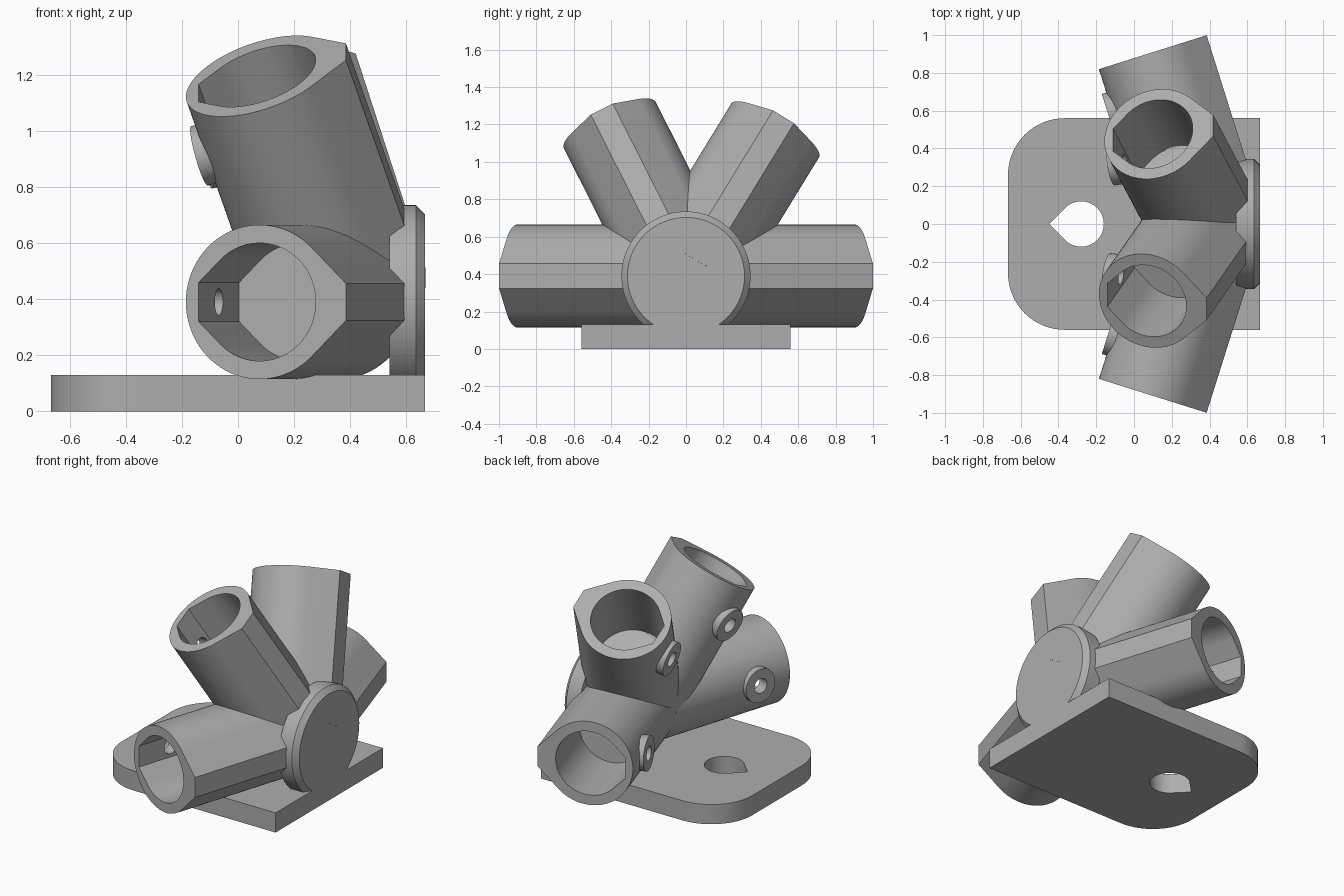
import bpy, bmesh, math
from mathutils import Vector, Matrix

if "Cube" in bpy.data.objects:
    bpy.data.objects.remove(bpy.data.objects["Cube"], do_unlink=True)

grey = bpy.data.materials.new("mid grey")
grey.use_nodes = True
COLOUR = (0.42, 0.42, 0.42, 1)
grey.diffuse_color = COLOUR
grey.node_tree.nodes["Principled BSDF"].inputs["Base Color"].default_value = COLOUR

HUB = Vector((0.361, 0, 0.39))
LENGTH = 0.946
BORE_DEPTH = 0.48


def circle(r, n=64):
    return [(r * math.cos(math.tau * i / n), r * math.sin(math.tau * i / n)) for i in range(n)]


def teardrop(r, tip, side=1, n=60):
    """Circle with two 45 degree tangents, cut off flat at distance tip."""
    pts = []
    for i in range(n + 1):
        a = math.radians(45 + 270 * i / n)
        pts.append((side * r * math.cos(a), r * math.sin(a)))
    half = r * math.sqrt(2) - tip
    if half < 0.001:
        return pts + [(side * tip, 0)]
    return pts + [(side * tip, -half), (side * tip, half)]


def prism(name, pts, z0, z1, frame=Matrix()):
    """Extrude a profile along the local z of frame."""
    bm = bmesh.new()
    face = bm.faces.new([bm.verts.new((x, y, z0)) for x, y in pts])
    top = bmesh.ops.extrude_face_region(bm, geom=[face])["geom"]
    bmesh.ops.translate(bm, vec=(0, 0, z1 - z0),
                        verts=[g for g in top if isinstance(g, bmesh.types.BMVert)])
    bmesh.ops.transform(bm, matrix=frame, verts=bm.verts)
    bmesh.ops.recalc_face_normals(bm, faces=bm.faces)
    mesh = bpy.data.meshes.new(name)
    bm.to_mesh(mesh)
    bm.free()
    mesh.materials.append(grey)
    obj = bpy.data.objects.new(name, mesh)
    bpy.context.collection.objects.link(obj)
    return obj


def activate(obj):
    bpy.ops.object.select_all(action='DESELECT')
    obj.select_set(True)
    bpy.context.view_layer.objects.active = obj


def combine(obj, other, operation):
    activate(obj)
    mod = obj.modifiers.new(operation.lower(), 'BOOLEAN')
    mod.operation = operation
    mod.solver = 'EXACT'
    mod.object = other
    bpy.ops.object.modifier_apply(modifier=mod.name)
    bpy.data.objects.remove(other, do_unlink=True)


def smooth(obj):
    activate(obj)
    bpy.ops.object.shade_smooth_by_angle(angle=math.radians(25))


def frame_from(x, y, z, origin):
    return Matrix.Translation(origin) @ Matrix((x, y, z)).transposed().to_4x4()


def socket(name, around, lean):
    """Blind tube with a screw boss, fanned around the hub and leaning to -x."""
    around, lean = math.radians(around), math.radians(lean)
    radial = Vector((0, math.cos(around), math.sin(around)))
    ahead = Vector((1, 0, 0))
    axis = radial * math.cos(lean) - ahead * math.sin(lean)
    flat = ahead * math.cos(lean) + radial * math.sin(lean)
    across = axis.cross(flat)
    frame = frame_from(flat, across, axis, HUB)
    tube = prism(name, teardrop(0.275, 0.323), 0.015, LENGTH, frame)
    # screw boss on the rounded side
    boss_frame = frame_from(-flat, -across, axis.copy(), HUB)
    boss_frame = frame_from(across, axis, -flat,
                            HUB + axis * (LENGTH - BORE_DEPTH / 2))
    combine(tube, prism("boss", circle(0.11, 48), 0.18, 0.30, boss_frame), 'UNION')
    # bore and screw hole
    combine(tube, prism("bore", teardrop(0.21, 0.2275, -1),
                        LENGTH - BORE_DEPTH, LENGTH + 0.1, frame), 'DIFFERENCE')
    combine(tube, prism("screw_hole", circle(0.048, 32), 0.1, 0.4, boss_frame), 'DIFFERENCE')
    smooth(tube)


# Base plate: rounded on the -x corners, with a teardrop hanging hole
outline = [(0.667, -0.56), (0.667, 0.56)]
R = 0.3
for cy, start in ((0.56 - R, 90), (R - 0.56, 180)):
    for i in range(17):
        a = math.radians(start + 90 * i / 16)
        outline.append((-0.667 + R + R * math.cos(a), cy + R * math.sin(a)))
plate = prism("base_plate", outline, 0, 0.13)
hole = prism("hanging_hole", teardrop(0.12, 0.1697, -1), -0.1, 0.3,
             Matrix.Translation((-0.28, 0, 0)))
combine(plate, hole, 'DIFFERENCE')
smooth(plate)

# Hub disc with a chamfered outer rim
disc = prism("hub_disc", circle(0.345, 96), 0.54, 0.667,
             frame_from(Vector((0, 1, 0)), Vector((0, 0, 1)), Vector((1, 0, 0)), (0, 0, HUB.z)))
bm = bmesh.new()
bm.from_mesh(disc.data)
rim = [e for e in bm.edges if all(v.co.x > 0.66 for v in e.verts)]
bmesh.ops.bevel(bm, geom=rim, offset=0.032, segments=1, affect='EDGES')
bm.to_mesh(disc.data)
bm.free()
smooth(disc)

# Four sockets fanned over the plate
socket("back_lower_socket", 0, 17.5)
socket("back_upper_socket", 58.5, 15.5)
socket("front_upper_socket", 116.8, 17.5)
socket("front_lower_socket", 180, 17.5)
